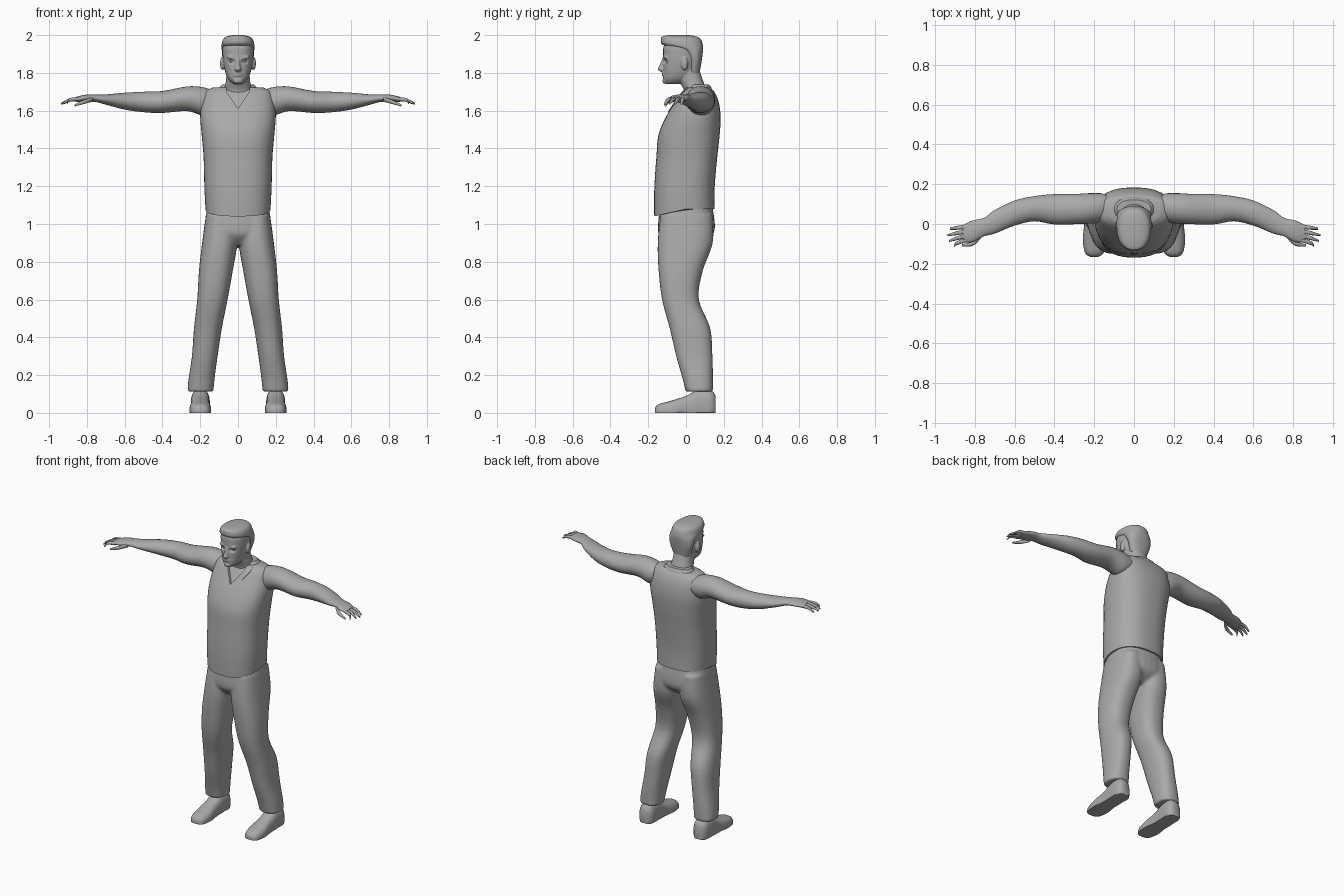
import bpy, bmesh
from math import cos, sin, pi, radians, copysign
from mathutils import Vector

cube = bpy.data.objects.get("Cube")
if cube:
    bpy.data.objects.remove(cube)

GREY = (0.4, 0.4, 0.4, 1)
mat = bpy.data.materials.new("plain grey")
mat.use_nodes = True
mat.diffuse_color = GREY
mat.node_tree.nodes["Principled BSDF"].inputs["Base Color"].default_value = GREY


def finish(name, bm):
    bmesh.ops.recalc_face_normals(bm, faces=bm.faces)
    me = bpy.data.meshes.new(name)
    bm.to_mesh(me)
    bm.free()
    ob = bpy.data.objects.new(name, me)
    bpy.context.collection.objects.link(ob)
    me.materials.append(mat)
    return ob


def activate(ob):
    bpy.ops.object.select_all(action='DESELECT')
    ob.select_set(True)
    bpy.context.view_layer.objects.active = ob


def smooth(ob, angle=45):
    activate(ob)
    bpy.ops.object.shade_smooth_by_angle(angle=radians(angle))


def modify(ob, kind, **settings):
    mod = ob.modifiers.new(kind.title(), kind)
    for key, value in settings.items():
        setattr(mod, key, value)
    activate(ob)
    bpy.ops.object.modifier_apply(modifier=mod.name)


def spline(p, q, r, s, t):
    return tuple(0.5 * (2 * b + (c - a) * t + (2 * a - 5 * b + 4 * c - d) * t * t
                        + (3 * b - a - 3 * c + d) * t ** 3)
                 for a, b, c, d in zip(p, q, r, s))


def loft(bm, axis, stations, power=2.3, sides=32, steps=4, grow=0, bend=None):
    """Rounded rings; a station is (place, low a, high a, low b, high b)."""
    rows, last = [], len(stations) - 1
    for i in range(last):
        pts = [stations[max(0, min(last, i + k))] for k in (-1, 0, 1, 2)]
        rows += [spline(*pts, j / steps) for j in range(steps)]
    rows.append(stations[-1])
    rings = []
    for t, a0, a1, b0, b1 in rows:
        ring = []
        for k in range(sides):
            c, s = cos(2 * pi * k / sides), sin(2 * pi * k / sides)
            c, s = (copysign(abs(v) ** (2 / power), v) for v in (c, s))
            a = (a0 + a1) / 2 + c * ((a1 - a0) / 2 + grow)
            b = (b0 + b1) / 2 + s * ((b1 - b0) / 2 + grow)
            co = Vector({'x': (t, a, b), 'y': (a, t, b), 'z': (a, b, t)}[axis])
            co.z = max(co.z, 0)
            ring.append(bm.verts.new(bend(co) if bend else co))
        rings.append(ring)
    for low, high in zip(rings, rings[1:]):
        for k in range(sides):
            n = (k + 1) % sides
            bm.faces.new((low[k], low[n], high[n], high[k]))
    bm.faces.new(rings[0])
    bm.faces.new(rings[-1])


def sym(rows):
    """Stations symmetric about the middle: (z, half width, front, back)."""
    return [(z, -w, w, f, b) for z, w, f, b in rows]


def flip(rows):
    return [(z, -a1, -a0, b0, b1) for z, a0, a1, b0, b1 in rows]


def ball(bm, place, size):
    made = bmesh.ops.create_uvsphere(bm, u_segments=16, v_segments=10, radius=1)
    for v in made["verts"]:
        v.co = Vector(place) + Vector(a * b for a, b in zip(v.co, size))


def wedge(name, half):
    """Upright V-shaped cutter through the chest."""
    bm = bmesh.new()
    outline = [(x, z) for x, z in half] + [(-x, z) for x, z in reversed(half[1:])]
    face = bm.faces.new([bm.verts.new((x, -0.3, z)) for x, z in outline])
    moved = bmesh.ops.extrude_face_region(bm, geom=[face])["geom"]
    for v in moved:
        if isinstance(v, bmesh.types.BMVert):
            v.co.y = 0.05
    ob = finish(name, bm)
    ob.hide_render = True
    return ob


# Vest, undershirt and V collar
torso = sym([(1.08, .172, -.168, .152), (1.2, .178, -.168, .152),
             (1.35, .182, -.157, .165), (1.47, .192, -.146, .178),
             (1.57, .2, -.105, .183), (1.65, .192, -.055, .172),
             (1.7, .175, -.02, .15), (1.722, .135, .005, .128)])


def hem(co):
    low = max(0, min(1, (1.3 - co.z) / .2))
    co.z -= .04 * low * max(0, -co.y / .17)
    return co


def torso_shell(name, grow):
    bm = bmesh.new()
    loft(bm, 'z', torso, 2.5, 48, 5, grow, hem)
    return finish(name, bm)


vest, shirt = torso_shell("vest", 0), torso_shell("undershirt", -.012)
collar = torso_shell("collar", .004)
opening = wedge("neck_opening_cutter", [(0, 1.612), (.06, 1.7), (.065, 1.8)])
lapel = wedge("collar_cutter", [(0, 1.592), (.07, 1.655), (.1, 1.7), (.11, 1.8)])
modify(vest, 'BOOLEAN', object=opening, operation='DIFFERENCE', solver='EXACT')
modify(collar, 'BOOLEAN', object=lapel, operation='INTERSECT', solver='EXACT')
modify(collar, 'BOOLEAN', object=opening, operation='DIFFERENCE', solver='EXACT')
for cutter in (opening, lapel):
    bpy.data.objects.remove(cutter)
for ob in (vest, shirt, collar):
    smooth(ob, 35)

# Raised neckband
bm = bmesh.new()
loft(bm, 'z', sym([(1.69, .115, .0, .14), (1.72, .1, .012, .135),
                   (1.738, .085, .025, .122)]))
smooth(finish("neckband", bm))

# Trousers: hips and legs blended into one surface
bm = bmesh.new()
loft(bm, 'z', sym([(.89, .07, -.1, .08), (.94, .155, -.143, .14),
                   (1.0, .172, -.148, .153), (1.12, .16, -.135, .135)]), 2.5)
leg = [(1.05, .01, .17, -.135, .14), (.9, .004, .19, -.15, .142),
       (.75, .028, .207, -.145, .088), (.6, .055, .216, -.127, .068),
       (.45, .085, .233, -.087, .128), (.3, .108, .244, -.052, .14),
       (.18, .124, .262, -.018, .143), (.112, .13, .268, -.002, .143)]
for side in (leg, flip(leg)):
    loft(bm, 'z', side, 2.4)
trousers = finish("trousers", bm)
modify(trousers, 'REMESH', mode='VOXEL', voxel_size=.009)
modify(trousers, 'SMOOTH', factor=.5, iterations=5)
smooth(trousers, 50)

# Shoes
shoe = [(-.165, .18, .22, -.01, .025), (-.145, .153, .246, -.04, .046),
        (-.08, .142, .257, -.04, .064), (0, .15, .25, -.04, .09),
        (.06, .15, .25, -.04, .12), (.13, .15, .248, -.04, .122),
        (.157, .17, .23, -.02, .09)]
for name, side in (("left_shoe", shoe), ("right_shoe", flip(shoe))):
    bm = bmesh.new()
    loft(bm, 'y', side, 2.6)
    smooth(finish(name, bm), 50)

# Arms with hands, fingers and thumb
arm = [(.14, .02, .15, 1.59, 1.71), (.19, .005, .155, 1.575, 1.725),
       (.27, .0, .152, 1.598, 1.728), (.4, -.002, .15, 1.588, 1.704),
       (.5, .014, .14, 1.592, 1.7), (.6, -.008, .118, 1.606, 1.695),
       (.7, -.048, .07, 1.632, 1.686), (.755, -.062, .03, 1.646, 1.686),
       (.81, -.09, .018, 1.648, 1.684), (.86, -.092, -.005, 1.646, 1.672)]
fingers = [(-.08, .905, -.112), (-.058, .93, -.085),
           (-.036, .937, -.056), (-.014, .925, -.024)]


def tube(bm, start, middle, end, thick):
    rows = [(x, y - r, y + r, z - r, z + r) for (x, y, z), r in
            zip((start, middle, end), (thick, thick * .9, thick * .45))]
    loft(bm, 'x', rows, 2, 10, 3)


for name, sign in (("left_arm", 1), ("right_arm", -1)):
    bm = bmesh.new()
    loft(bm, 'x', arm, 2)
    for y, tip_x, tip_y in fingers:
        tube(bm, (.84, y, 1.661), (.89, (y + tip_y) / 2, 1.657), (tip_x, tip_y, 1.637), .011)
    tube(bm, (.77, -.06, 1.66), (.81, -.098, 1.648), (.865, -.108, 1.628), .013)
    bmesh.ops.scale(bm, vec=(sign, 1, 1), verts=bm.verts)
    smooth(finish(name, bm), 60)

# Head and neck blended into one surface, with nose, brows, lips and ears
bm = bmesh.new()
loft(bm, 'z', sym([(1.742, .026, -.108, -.03), (1.765, .05, -.12, .02),
                   (1.8, .066, -.12, .05), (1.85, .077, -.121, .07),
                   (1.9, .082, -.121, .08), (1.94, .081, -.119, .082),
                   (1.975, .06, -.1, .06), (1.988, .03, -.07, .03)]))
loft(bm, 'z', sym([(1.64, .09, -.02, .11), (1.7, .075, -.01, .11),
                   (1.76, .064, -.035, .09), (1.82, .06, -.05, .07)]))
loft(bm, 'z', sym([(1.805, .012, -.13, -.1), (1.818, .019, -.15, -.1),
                   (1.84, .012, -.141, -.1), (1.88, .009, -.124, -.1)]), 2, 12)
for z in (1.787, 1.798):
    ball(bm, (0, -.117, z), (.024, .011, .007))
ball(bm, (0, -.11, 1.758), (.025, .016, .016))
for s in (-1, 1):
    ball(bm, (s * .034, -.106, 1.883), (.028, .014, .008))
    ball(bm, (s * .083, -.008, 1.85), (.012, .02, .036))
head = finish("head", bm)
modify(head, 'REMESH', mode='VOXEL', voxel_size=.0045)
modify(head, 'SMOOTH', factor=.5, iterations=3)
for v in head.data.vertices:
    if v.co.y < -.04:
        d = ((abs(v.co.x) - .034) / .02) ** 2 + ((v.co.z - 1.86) / .014) ** 2
        v.co.y += .014 * max(0, 1 - d)
smooth(head, 60)

# Eyes
for name, s in (("left_eye", 1), ("right_eye", -1)):
    bm = bmesh.new()
    ball(bm, (s * .034, -.09, 1.859), (.015, .013, .009))
    smooth(finish(name, bm), 60)

# Short hair, swept up at the forehead
bm = bmesh.new()
loft(bm, 'z', sym([(1.8, .058, .01, .072), (1.87, .08, .012, .084),
                   (1.92, .086, -.03, .09), (1.948, .087, -.122, .089),
                   (1.978, .078, -.132, .078), (1.993, .058, -.125, .055),
                   (2.0, .025, -.09, .02)]))
smooth(finish("hair", bm), 50)
